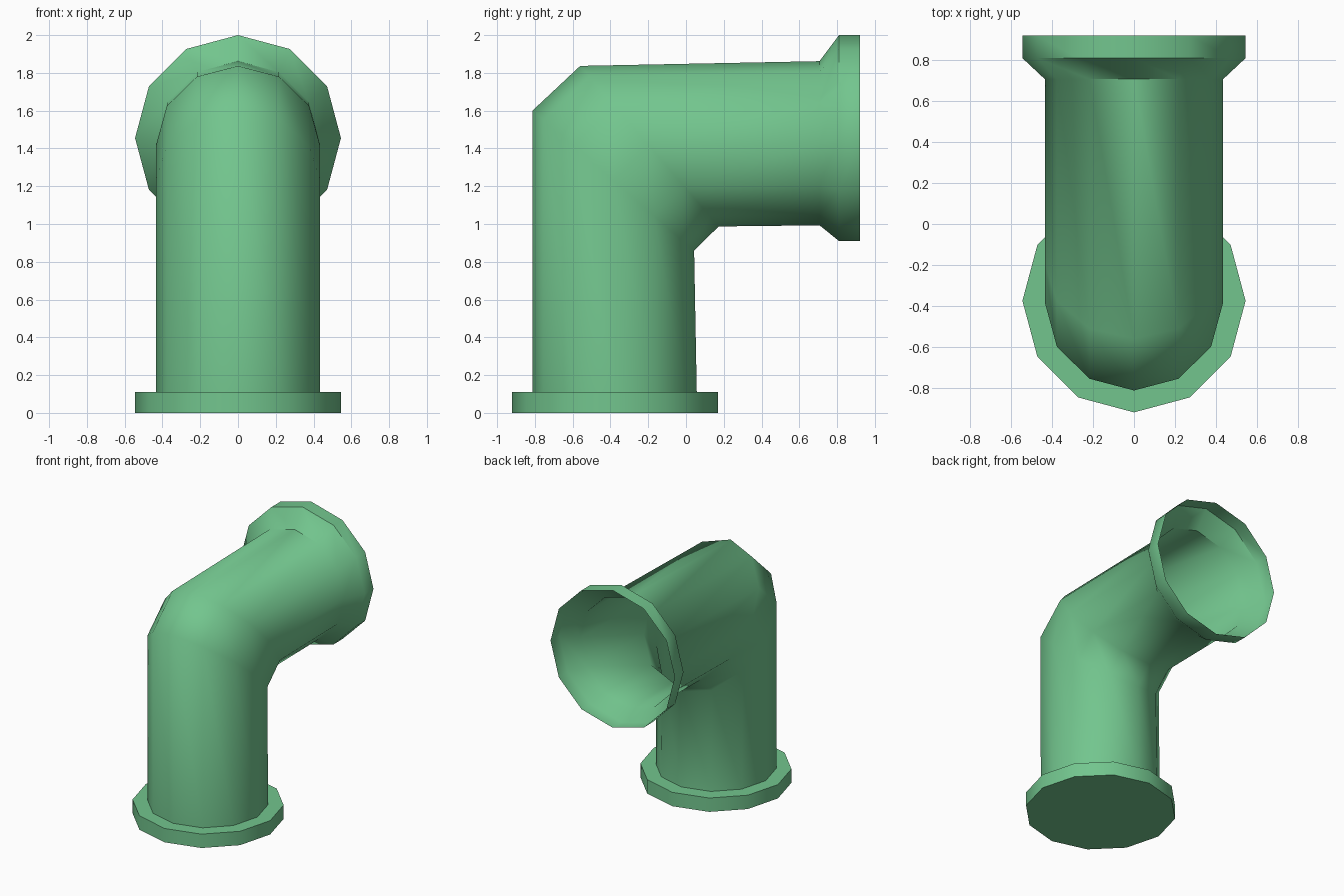
import bpy, bmesh, math

if "Cube" in bpy.data.objects:
    bpy.data.objects.remove(bpy.data.objects["Cube"])

SIDES = 12

# Pipe stations: (outer y, outer z, inner y, inner z, half width in x)
stations = [
    (-0.92, 0.00, 0.17, 0.00, 0.545),    # base flange bottom
    (-0.92, 0.11, 0.17, 0.11, 0.545),    # base flange top
    (-0.813, 0.11, 0.057, 0.11, 0.435),  # pipe foot
    (-0.813, 1.60, 0.043, 0.86, 0.435),  # bend start
    (-0.56, 1.837, 0.173, 0.987, 0.435), # bend end
    (0.707, 1.862, 0.707, 0.993, 0.435), # neck of the bell
    (0.81, 2.00, 0.81, 0.91, 0.545),     # bell rim
    (0.92, 2.00, 0.92, 0.91, 0.545),     # open mouth
]


def add_ring(bm, y0, z0, y1, z1, rx):
    """Oval ring spanning the outer and inner points of the pipe."""
    ring = []
    for i in range(SIDES):
        a = 2 * math.pi * i / SIDES
        c = math.cos(a) / 2
        ring.append(bm.verts.new((rx * math.sin(a),
                                  (y0 + y1) / 2 + c * (y0 - y1),
                                  (z0 + z1) / 2 + c * (z0 - z1))))
    return ring


# Elbow pipe: one thin shell, closed at the base, open at the mouth
bm = bmesh.new()
rings = [add_ring(bm, *s) for s in stations]
for a, b in zip(rings, rings[1:]):
    for i in range(SIDES):
        j = (i + 1) % SIDES
        bm.faces.new((a[j], a[i], b[i], b[j]))
bm.faces.new(rings[0])

# Make the base face point down and the walls point outward
bmesh.ops.recalc_face_normals(bm, faces=bm.faces[:])
bm.faces.ensure_lookup_table()
bm.normal_update()
if bm.faces[-1].normal.z > 0:
    bmesh.ops.reverse_faces(bm, faces=bm.faces[:])

mesh = bpy.data.meshes.new("elbow_pipe")
bm.to_mesh(mesh)
bm.free()
pipe = bpy.data.objects.new("elbow_pipe", mesh)
bpy.context.collection.objects.link(pipe)

# Green paint
green = bpy.data.materials.new("green_paint")
green.diffuse_color = (0.17, 0.56, 0.27, 1)
green.use_nodes = True
green.node_tree.nodes["Principled BSDF"].inputs["Base Color"].default_value = green.diffuse_color
mesh.materials.append(green)

# Smooth walls and bend, crisp flange edges
bpy.context.view_layer.objects.active = pipe
pipe.select_set(True)
bpy.ops.object.shade_smooth_by_angle(angle=math.radians(50))
